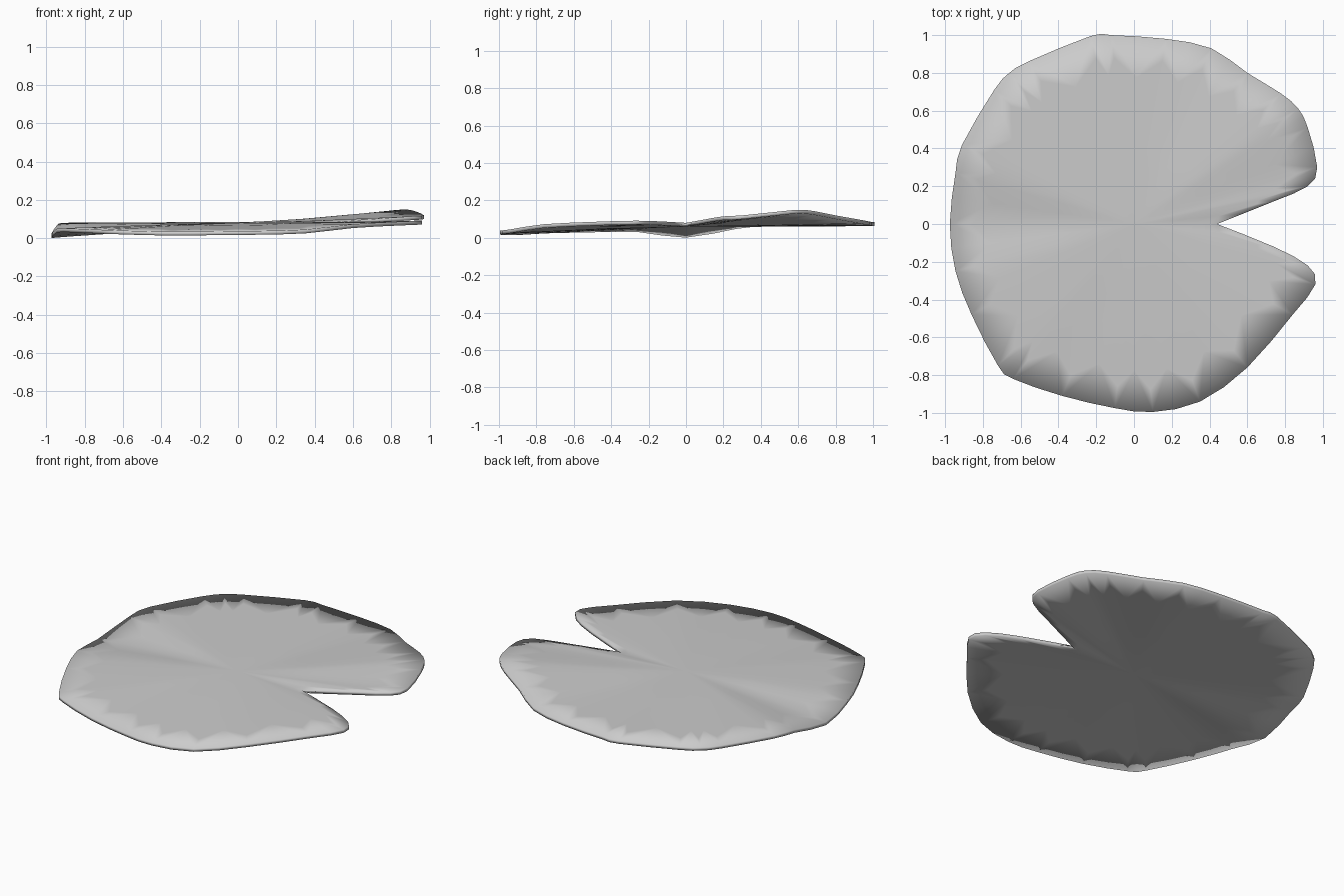
import bpy, bmesh
from mathutils import Vector

if "Cube" in bpy.data.objects:
    bpy.data.objects.remove(bpy.data.objects["Cube"])

# Rim of the pad, counter-clockwise from the notch tip: x, y, underside height
RIM = [(0.44, 0, .06), (0.74, .12, .082), (.92, .20, .095), (.97, .30, .10),
       (.92, .51, .122), (.87, .61, .13), (.78, .69, .122), (.60, .80, .10),
       (.41, .93, .077), (.17, .98, .067), (-.12, 1.0, .064), (-.23, .995, .064),
       (-.56, .86, .062), (-.66, .80, .062), (-.74, .71, .062), (-.91, .42, .06),
       (-.945, .27, .048), (-.975, 0, .001), (-.945, -.25, .03), (-.86, -.48, .03),
       (-.72, -.75, .024), (-.64, -.82, .021), (-.38, -.91, .014), (-.1, -.975, .016),
       (.1, -.995, .018), (.35, -.94, .025), (.60, -.76, .053), (.84, -.48, .066),
       (.96, -.32, .071), (.92, -.22, .071), (.74, -.12, .067)]
THICK = 0.02
CENTRE_Z = 0.06


def smooth_rim(points):
    """Closed spline through the points, two steps each; the notch tip stays sharp."""
    p = [Vector(q) for q in points]
    n, out = len(p), []
    for i in range(n):
        a, b, c, d = p[i - 1], p[i], p[(i + 1) % n], p[(i + 2) % n]
        if i == 0:
            a = b
        if i == n - 1:
            d = c
        out += [b, (b + c) * 0.5625 - (a + d) * 0.0625]
    return out


def ring_point(rim, t):
    """Point on the line from pad centre to rim, at fraction t."""
    z = CENTRE_Z + (rim.z - CENTRE_Z) * t ** 1.3
    return Vector((rim.x * t, rim.y * t, z))


rim = smooth_rim(RIM)
n = len(rim)
bm = bmesh.new()


# One skin of the pad: fan, inner rings and the toothed band beside the rim
def skin(lift, flip):
    up = Vector((0, 0, lift))
    hub = bm.verts.new(Vector((0, 0, CENTRE_Z)) + up)
    rings = []
    for even, odd in ((.4, .4), (.88, .78), (1, 1)):
        rings.append([bm.verts.new(ring_point(r, odd if i % 2 else even) + up)
                      for i, r in enumerate(rim)])

    def face(*vs):
        bm.faces.new(vs[::-1] if flip else vs)
    for i in range(n):
        j = (i + 1) % n
        face(hub, rings[0][i], rings[0][j])
        for a, b in zip(rings, rings[1:]):
            if i % 2:
                face(a[i], b[i], b[j])
                face(a[i], b[j], a[j])
            else:
                face(a[i], b[i], a[j])
                face(b[i], b[j], a[j])
    return rings[-1]


top = skin(THICK, False)
bottom = skin(0, True)

# Thin edge wall joining the two skins
for i in range(n):
    j = (i + 1) % n
    bm.faces.new((bottom[i], bottom[j], top[j], top[i]))

for f in bm.faces:
    f.smooth = True
mesh = bpy.data.meshes.new("lily_pad")
bm.to_mesh(mesh)
bm.free()
pad = bpy.data.objects.new("lily_pad", mesh)
bpy.context.collection.objects.link(pad)
